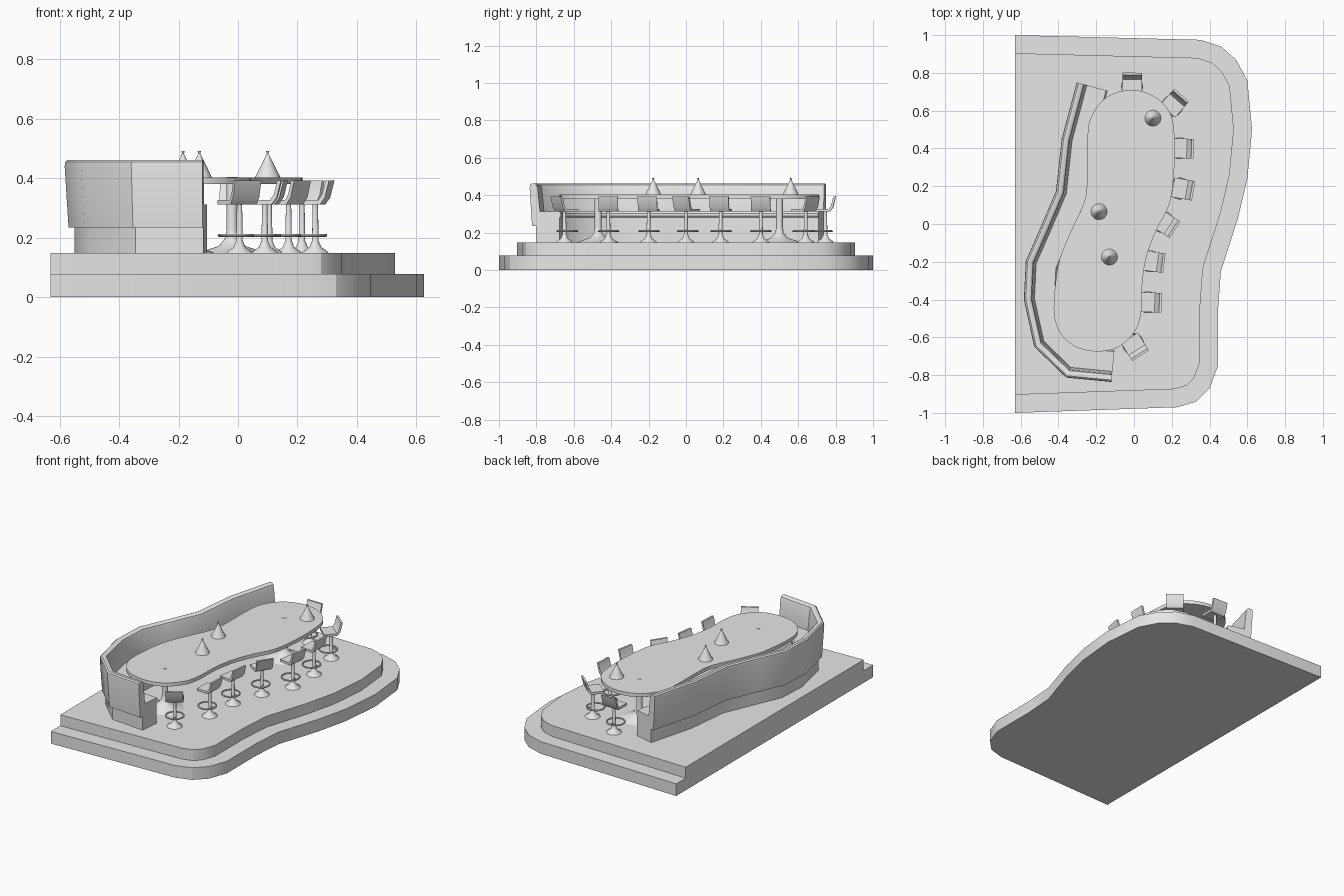
import bpy, bmesh, math
from mathutils import Vector, Matrix

cube = bpy.data.objects.get("Cube")
if cube:
    bpy.data.objects.remove(cube, do_unlink=True)

grey = bpy.data.materials.new("plain_grey")
grey.use_nodes = True
grey.diffuse_color = (0.8, 0.8, 0.8, 1)
grey.node_tree.nodes["Principled BSDF"].inputs["Base Color"].default_value = (0.8, 0.8, 0.8, 1)


def loft(name, rings, loop=False, place=None, smooth=35):
    """Skin a list of equal closed rings, capping the ends unless looped."""
    bm = bmesh.new()
    rows = [[bm.verts.new(p) for p in ring] for ring in rings]
    pairs = list(zip(rows, rows[1:])) + ([(rows[-1], rows[0])] if loop else [])
    for a, b in pairs:
        n = len(a)
        for i in range(n):
            j = (i + 1) % n
            bm.faces.new((a[i], a[j], b[j], b[i]))
    if not loop:
        bm.faces.new(rows[0])
        bm.faces.new(rows[-1])
    bmesh.ops.recalc_face_normals(bm, faces=bm.faces)
    mesh = bpy.data.meshes.new(name)
    bm.to_mesh(mesh)
    bm.free()
    mesh.materials.append(grey)
    obj = bpy.data.objects.new(name, mesh)
    bpy.context.collection.objects.link(obj)
    if place:
        obj.matrix_world = place
    bpy.ops.object.select_all(action='DESELECT')
    obj.select_set(True)
    bpy.context.view_layer.objects.active = obj
    bpy.ops.object.shade_smooth_by_angle(angle=math.radians(smooth))
    return obj


def prism(name, outline, low, high, smooth=35):
    return loft(name, [[(x, y, z) for x, y in outline] for z in (low, high)], smooth=smooth)


def lathe(name, profile, place, sides=24):
    turns = [math.tau * i / sides for i in range(sides)]
    return loft(name, [[(r * math.cos(t), r * math.sin(t), z) for t in turns]
                       for r, z in profile], place=place)


def offset(path, distance):
    """Shift an open path to its left, with mitred corners."""
    pts = [Vector(p) for p in path]
    normals = []
    for a, b in zip(pts, pts[1:]):
        d = (b - a).normalized()
        normals.append(Vector((-d.y, d.x)))
    result = []
    for i, p in enumerate(pts):
        a, b = normals[max(i - 1, 0)], normals[min(i, len(normals) - 1)]
        result.append(p + (a + b) * distance / (1 + a.dot(b)))
    return result


def sweep(name, path, profile):
    rails = [[(p.x, p.y, z) for p in offset(path, d)] for d, z in profile]
    return loft(name, list(zip(*rails)))


def spline(points, steps=4):
    """Closed smooth curve through the points."""
    pts = [Vector(p) for p in points]
    n = len(pts)
    out = []
    for i in range(n):
        a, b, c, d = (pts[(i + k) % n] for k in (-1, 0, 1, 2))
        for s in range(steps):
            t = s / steps
            out.append(b + (c - a) * t / 2 + (a - b * 2.5 + c * 2 - d / 2) * t ** 2
                       + ((b - c) * 3 + d - a) * t ** 3 / 2)
    return out


# Stepped platform
edge = [(-.63, 1), (.35, .975), (.46, .94), (.54, .87), (.6, .76), (.625, .5), (.6, .24),
        (.55, .03), (.46, -.25), (.445, -.45), (.445, -.75), (.4, -.87), (.33, -.94),
        (.23, -.97), (-.63, -1)]
FLOOR = .148
prism("platform_lower_step", edge, 0, .078, smooth=25)
inner = offset(edge, -.096)
inner[0].x = inner[-1].x = -.63
prism("platform_upper_step", inner, .078, FLOOR, smooth=25)

# Table top
table = [(-.02, .71), (.1, .68), (.19, .59), (.215, .45), (.21, .25), (.185, .1), (.12, -.03),
         (.07, -.16), (.045, -.3), (.04, -.45), (.01, -.56), (-.08, -.65), (-.2, -.675),
         (-.32, -.645), (-.4, -.56), (-.425, -.45), (-.41, -.27), (-.385, -.16), (-.33, -.03),
         (-.27, .1), (-.25, .2), (-.245, .48), (-.215, .59), (-.14, .675)]
prism("table_top", spline(table), .38, .403)

# Table pedestals
for i, (x, y) in enumerate([(-.02, .5), (-.19, -.47)]):
    lathe(f"table_leg_{i}", [(.11, FLOOR), (.1, .153), (.045, .172), (.022, .2), (.018, .23),
                             (.018, .404)], Matrix.Translation((x, y, 0)))

# Cone lamps on the table
for i, (x, y) in enumerate([(.1, .56), (-.185, .065), (-.13, -.175)]):
    lathe(f"table_cone_{i}", [(.043, .402), (.003, .483), (.006, .492)],
          Matrix.Translation((x, y, 0)))

# Curved booth: plinth, cushion and backrest follow one path
booth = [(-.305, .75), (-.385, .45), (-.415, .175), (-.5, -.025), (-.575, -.195),
         (-.585, -.4), (-.53, -.65), (-.36, -.815), (-.12, -.838)]
sweep("booth_plinth", booth, [(.035, FLOOR), (.163, FLOOR), (.163, .28), (.035, .28)])
sweep("booth_cushion", booth, [(.04, .28), (.165, .28), (.171, .288), (.171, .302),
                               (.163, .312), (.04, .312)])
sweep("booth_back", booth, [(.015, .235), (.002, .44), (.004, .455), (.012, .462), (.03, .462),
                            (.04, .455), (.045, .44), (.058, .31), (.055, .235)])

# Bar stools: x, y and the direction the backrest faces
stools = [(-.01, .745, 89), (.215, .64, 49), (.26, .4, -2), (.26, .185, -10), (.17, 0, -33),
          (.105, -.2, -8), (.09, -.415, -2), (.005, -.65, -58)]
shell = [(-.055, .312), (.025, .312), (.042, .335), (.056, .392), (.044, .392), (.032, .345),
         (.02, .327), (-.055, .327)]
for i, (x, y, turn) in enumerate(stools):
    place = Matrix.Translation((x, y, 0)) @ Matrix.Rotation(math.radians(turn), 4, 'Z')
    loft(f"stool_seat_{i}", [[(u, side, z) for u, z in shell] for side in (-.052, .052)],
         place=place)
    lathe(f"stool_post_{i}", [(.045, FLOOR), (.042, .153), (.02, .168), (.011, .19),
                              (.009, .313)], place, sides=16)
    # Foot ring and its short arm
    ring = []
    for k in range(24):
        a = math.tau * k / 24
        ring.append([((.053 + .005 * math.cos(b)) * math.cos(a) - .018,
                      (.053 + .005 * math.cos(b)) * math.sin(a), .208 + .005 * math.sin(b))
                     for b in (math.tau * m / 8 for m in range(8))])
    loft(f"stool_foot_ring_{i}", ring, loop=True, place=place)
    loft(f"stool_ring_arm_{i}", [[(u, -.004, .204), (u, .004, .204), (u, .004, .212),
                                  (u, -.004, .212)] for u in (0, .035)], place=place)
